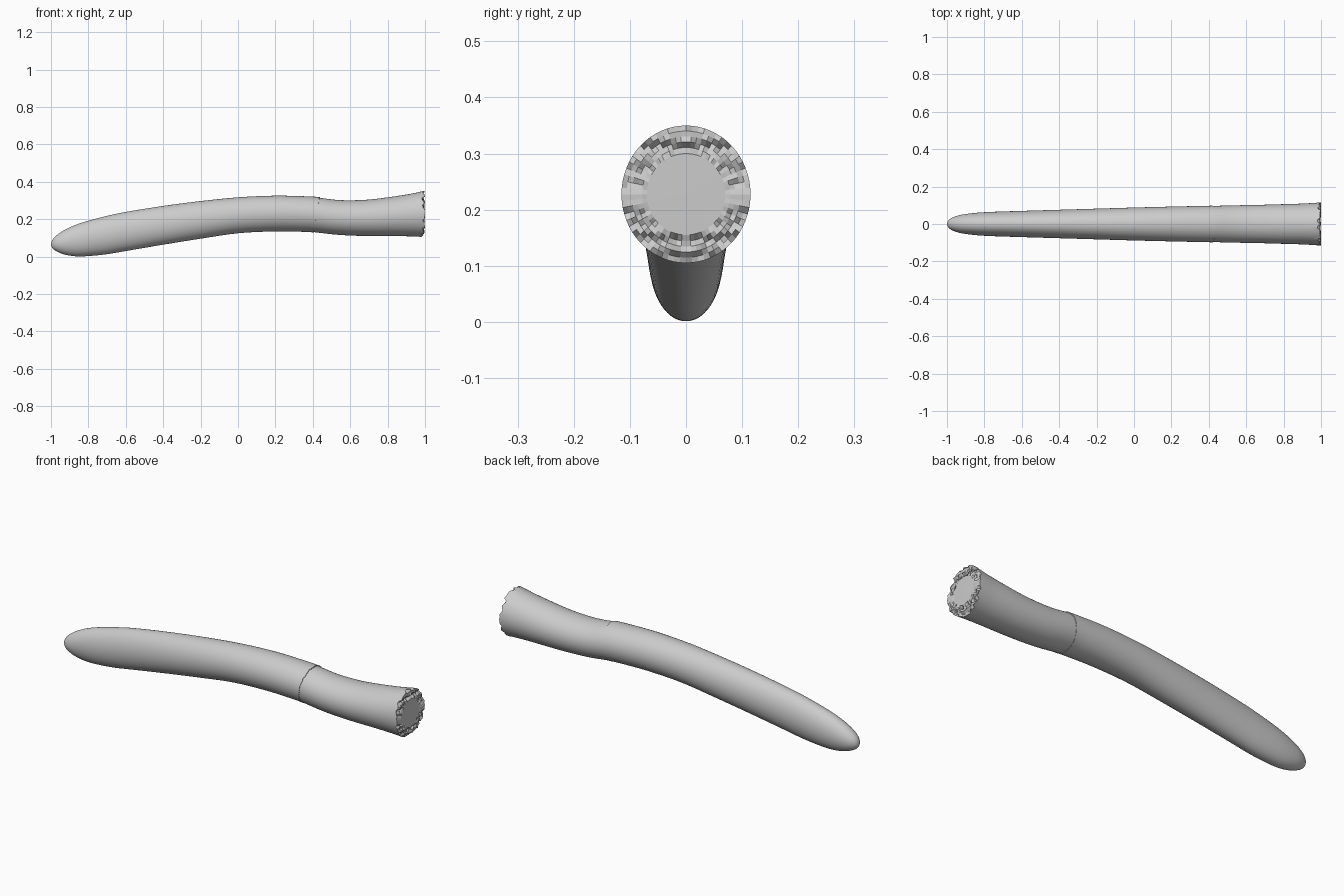
import bpy, bmesh, math, random

random.seed(4)
if "Cube" in bpy.data.objects:
    bpy.data.objects.remove(bpy.data.objects["Cube"])

SIDES = 64

grey = bpy.data.materials.new("pale grey")
grey.use_nodes = True
colour = (0.6, 0.6, 0.6, 1)
grey.diffuse_color = colour
grey.node_tree.nodes["Principled BSDF"].inputs["Base Color"].default_value = colour


def smooth_path(stations, steps=4):
    """Catmull-Rom interpolation through the stations."""
    out = []
    last = len(stations) - 1
    for i in range(last):
        a, b, c, d = (stations[max(0, min(last, i + k))] for k in (-1, 0, 1, 2))
        for s in range(steps):
            t = s / steps
            out.append(tuple(
                q + t / 2 * (r - p + t * (2*p - 5*q + 4*r - w + t * (3*(q - r) + w - p)))
                for p, q, r, w in zip(a, b, c, d)))
    out.append(stations[last])
    return out


def add_ring(bm, x, low, high, half_width, shift=None):
    """Oval ring of vertices across the x axis; shift moves each along x."""
    mid, half = (low + high) / 2, (high - low) / 2
    ring = []
    for i in range(SIDES):
        a = math.tau * i / SIDES
        y, z = half_width * math.cos(a), mid + half * math.sin(a)
        ring.append(bm.verts.new((x + (shift(y, z) if shift else 0), y, z)))
    return ring


def bridge(bm, first, second, smooth=True):
    for i in range(SIDES):
        j = (i + 1) % SIDES
        bm.faces.new((first[i], first[j], second[j], second[i])).smooth = smooth


def fan(bm, ring, point, smooth):
    centre = bm.verts.new(point)
    for i in range(SIDES):
        bm.faces.new((ring[i], ring[(i + 1) % SIDES], centre)).smooth = smooth


def finish(bm, name):
    bmesh.ops.recalc_face_normals(bm, faces=bm.faces[:])
    mesh = bpy.data.meshes.new(name)
    bm.to_mesh(mesh)
    bm.free()
    mesh.materials.append(grey)
    obj = bpy.data.objects.new(name, mesh)
    bpy.context.collection.objects.link(obj)
    return obj


def seam_shift(y, z):
    # the seam leans, with a slightly ragged edge
    return 0.16 * (z - 0.22) + random.uniform(-0.003, 0.003)


# Tapering shaft: x, underside, top, half width
shaft = [
    (-0.998, 0.057, 0.075, 0.008), (-0.99, 0.042, 0.093, 0.021),
    (-0.97, 0.028, 0.114, 0.035), (-0.93, 0.012, 0.141, 0.048),
    (-0.87, 0.002, 0.169, 0.057), (-0.8, 0.003, 0.192, 0.063),
    (-0.7, 0.013, 0.218, 0.067), (-0.6, 0.03, 0.239, 0.07),
    (-0.4, 0.064, 0.271, 0.076), (-0.2, 0.096, 0.297, 0.082),
    (0.0, 0.125, 0.317, 0.088), (0.2, 0.135, 0.326, 0.093),
    (0.38, 0.132, 0.322, 0.097),
]
bm = bmesh.new()
rings = [add_ring(bm, *s) for s in smooth_path(shaft)]
rings.append(add_ring(bm, 0.42, 0.129, 0.319, 0.098, seam_shift))
for pair in zip(rings, rings[1:]):
    bridge(bm, *pair)
fan(bm, rings[0], (-1, 0, 0.065), True)
fan(bm, rings[-1], (0.42, 0, 0.224), False)
finish(bm, "tapered_shaft")

# Flared root, tucked just inside the shaft at the seam
root = [
    (0.38, 0.134, 0.319, 0.094), (0.44, 0.127, 0.314, 0.097),
    (0.52, 0.118, 0.304, 0.099), (0.6, 0.113, 0.301, 0.101),
    (0.7, 0.11, 0.305, 0.103), (0.8, 0.11, 0.317, 0.106),
    (0.9, 0.109, 0.332, 0.109), (0.965, 0.107, 0.344, 0.113),
]
bm = bmesh.new()
rings = [add_ring(bm, *s) for s in smooth_path(root)]
fan(bm, rings[0], (0.38, 0, 0.226), False)
for pair in zip(rings, rings[1:]):
    bridge(bm, *pair)

# Broken end: splinters run in thin horizontal layers around a flat core
layers = [random.random() for _ in range(80)]


def splinter(y, z):
    roughness = 0.3 + min(1, abs(z - 0.228) / 0.1) * 0.7
    return -0.022 * roughness * layers[int(z / 0.005)]


previous = rings[-1]
for scale in (1, 0.92, 0.84, 0.76, 0.68):
    half = 0.1225 * scale
    ring = add_ring(bm, 1.0, 0.2275 - half, 0.2275 + half, 0.115 * scale, splinter)
    bridge(bm, previous, ring, scale == 1)
    previous = ring
core = add_ring(bm, 0.997, 0.155, 0.3, 0.07)
bridge(bm, previous, core, False)
fan(bm, core, (0.998, 0, 0.228), False)
root_obj = finish(bm, "flared_root")

# Keep the rim of the break crisp
bpy.context.view_layer.objects.active = root_obj
root_obj.select_set(True)
for edge in root_obj.data.edges:
    ends = [root_obj.data.vertices[v].co.x for v in edge.vertices]
    edge.use_edge_sharp = min(ends) > 0.97
